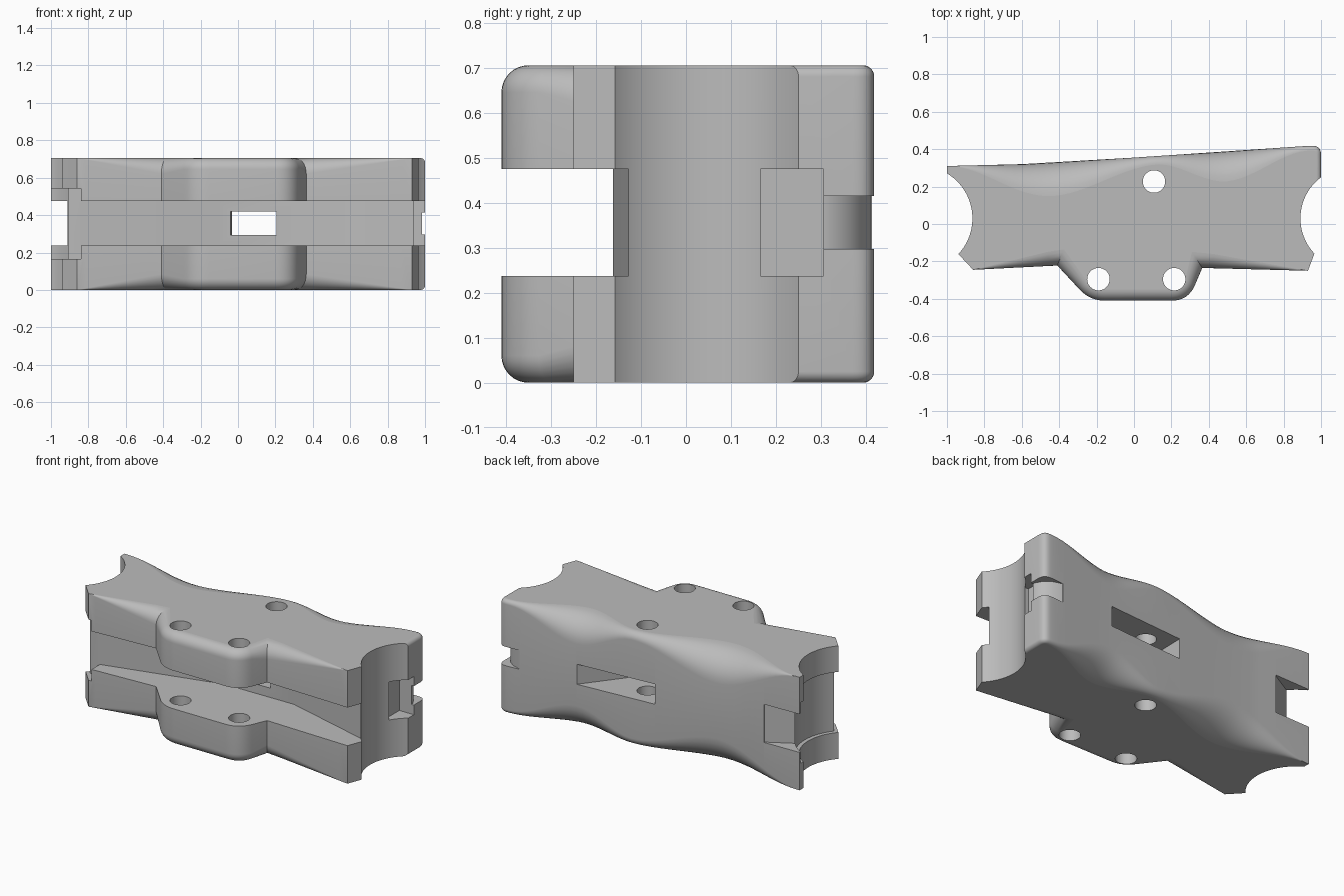
import bpy, bmesh, math
from mathutils import Vector

old = bpy.data.objects.get("Cube")
if old:
    bpy.data.objects.remove(old)

H = 0.705
SLOT = (0.237, 0.475)

grey = bpy.data.materials.new("light_grey")
grey.use_nodes = True
colour = (0.5, 0.5, 0.5, 1)
grey.diffuse_color = colour
grey.node_tree.nodes["Principled BSDF"].inputs["Base Color"].default_value = colour


def make_object(name, bm):
    bmesh.ops.recalc_face_normals(bm, faces=bm.faces)
    mesh = bpy.data.meshes.new(name)
    bm.to_mesh(mesh)
    bm.free()
    ob = bpy.data.objects.new(name, mesh)
    bpy.context.collection.objects.link(ob)
    return ob


def loft(rings):
    bm = bmesh.new()
    rows = [[bm.verts.new(p) for p in ring] for ring in rings]
    n = len(rows[0])
    for a, b in zip(rows, rows[1:]):
        for i in range(n):
            j = (i + 1) % n
            bm.faces.new((a[i], a[j], b[j], b[i]))
    bm.faces.new(rows[0][::-1])
    bm.faces.new(rows[-1])
    return bm


def prism(name, points, z0, z1):
    return make_object(name, loft([[(x, y, z) for x, y in points] for z in (z0, z1)]))


def box(name, x0, x1, y0, y1, z0, z1):
    return prism(name, [(x0, y0), (x1, y0), (x1, y1), (x0, y1)], z0, z1)


def cylinder(name, x, y, r, z0=-0.1, z1=0.8, n=64):
    ring = [(x + r * math.cos(math.tau * i / n), y + r * math.sin(math.tau * i / n))
            for i in range(n)]
    return prism(name, ring, z0, z1)


def line(a, b, n):
    """Outline points (x, y, edge radius) from a up to, not including, b."""
    a, b = Vector(a), Vector(b)
    return [tuple(a.lerp(b, i / n)) for i in range(n)]


def corner(prev, at, following, cut, r, n=8):
    """Rounded outline corner."""
    p = Vector(at)
    a = p + (Vector(prev) - p).normalized() * cut
    b = p + (Vector(following) - p).normalized() * cut
    out = []
    for i in range(n + 1):
        t = i / n
        q = a * (1 - t) ** 2 + p * 2 * t * (1 - t) + b * t ** 2
        out.append((q.x, q.y, r))
    return out


def ease(keys, x):
    for (x0, v0), (x1, v1) in zip(keys, keys[1:]):
        if x <= x1:
            t = max(0, (x - x0) / (x1 - x0))
            return v0 + (v1 - v0) * t * t * (3 - 2 * t)
    return keys[-1][1]


# Outline of the body, counter-clockwise, with a varying edge rounding
left_root, right_root = (-0.41, -0.222), (0.365, -0.235)
boss_l, boss_r = (-0.235, -0.41), (0.29, -0.41)
outline = line((-0.86, -0.245, 0), (*left_root, 0.085), 10)
outline += [(*left_root, 0.085)]
outline += corner(left_root, boss_l, boss_r, 0.08, 0.06)
outline += corner(boss_l, boss_r, right_root, 0.09, 0.06)
outline += line((*right_root, 0.085), (0.93, -0.25, 0), 10)
outline += [(0.93, -0.25, 0), (0.962, -0.165, 0), (1, -0.06, 0), (1, 0.1, 0.0), (1, 0.2, 0.025)]
outline += corner((1, 0.2), (1, 0.42), (0.9, 0.416), 0.05, 0.025)
back_y = [(-1, 0.31), (-0.6, 0.32), (0, 0.355), (0.95, 0.419)]
back_r = [(-1, 0), (-0.45, 0.18), (0.12, 0.045), (0.48, 0.16), (0.93, 0.025)]
for i in range(49):
    x = 0.93 - 1.93 * i / 48
    for (x0, y0), (x1, y1) in zip(back_y, back_y[1:]):
        if x0 - 1e-6 <= x <= x1:
            y = y0 + (y1 - y0) * (x - x0) / (x1 - x0)
    outline.append((x, y, ease(back_r, x)))
outline += [(-1, 0.2, 0), (-1, -0.1, 0), (-0.935, -0.165, 0)]

# Inward mitre direction at each outline point
pts = [Vector(p[:2]) for p in outline]
mitres = []
for i, p in enumerate(pts):
    d0 = (p - pts[i - 1]).normalized()
    d1 = (pts[(i + 1) % len(pts)] - p).normalized()
    n0, n1 = Vector((-d0.y, d0.x)), Vector((-d1.y, d1.x))
    m = (n0 + n1).normalized()
    mitres.append(m / max(0.5, m.dot(n0)))

upper = []
for k in range(9):
    a = math.pi / 2 * k / 8
    ring = []
    for p, m, o in zip(pts, mitres, outline):
        q = p + m * o[2] * (1 - math.cos(a))
        ring.append((q.x, q.y, H - o[2] * (1 - math.sin(a))))
    upper.append(ring)
lower = [[(x, y, H - z) for x, y, z in ring] for ring in reversed(upper)]
bm = loft(lower + upper)
bmesh.ops.remove_doubles(bm, verts=bm.verts, dist=1e-5)
body = make_object("clamp_body", bm)
body.data.materials.append(grey)

cutters = [
    # Concave saddles at both ends
    cylinder("left_saddle", 1.165, 0.03, 0.275, n=128),
    cylinder("right_saddle", -1.145, 0.03, 0.281, n=128),
    # Front slot with slanted inner walls
    prism("front_slot", [(-1.2, -0.25), (-0.84, -0.162), (-0.11, 0.025), (0.365, 0.03),
                         (0.93, -0.125), (1.2, -0.2), (1.2, -0.6), (-1.2, -0.6)], *SLOT),
    # Window flaring towards the back
    prism("window", [(-0.04, -0.05), (0.205, -0.05), (0.205, 0.03), (0.5, 0.41),
                     (0.53, 0.5), (-0.03, 0.5), (-0.04, 0.03)], 0.295, 0.42),
    # Pocket and notches at the -x end
    cylinder("end_pocket", -1.145, 0.03, 0.305, 0.165, 0.543, n=128),
    box("tip_pocket", -1.2, -0.84, -0.4, -0.162, 0.165, 0.543),
    prism("back_notch", [(-0.76, 0.4), (-0.76, 0.31), (-0.92, 0.22),
                         (-1.1, 0.2), (-1.1, 0.4)], *SLOT),
    # Pocket and rounded strap notch at the +x end
    box("nut_pocket", 0.9, 1.1, 0.165, 0.305, *SLOT),
    prism("strap_notch", [(0.85, 0.46), (0.86, 0.41), (0.92, 0.392), (0.96, 0.36),
                          (0.982, 0.32), (0.986, 0.29), (1.1, 0.29), (1.1, 0.46)], 0.297, 0.415),
]
# Bolt holes
for x, y in ((-0.19, -0.295), (0.215, -0.295), (0.107, 0.227)):
    cutters.append(cylinder("bolt_hole", x, y, 0.06, n=48))

bpy.ops.object.select_all(action="DESELECT")
body.select_set(True)
bpy.context.view_layer.objects.active = body
for c in cutters:
    c.hide_render = True
    mod = body.modifiers.new("cut", "BOOLEAN")
    mod.operation, mod.solver, mod.object = "DIFFERENCE", "EXACT", c
    bpy.ops.object.modifier_apply(modifier=mod.name)
for c in cutters:
    bpy.data.objects.remove(c)

bpy.ops.object.shade_smooth_by_angle(angle=math.radians(28))
for f in body.data.polygons:
    if abs(f.normal.z) > 0.9999:
        f.use_smooth = False
